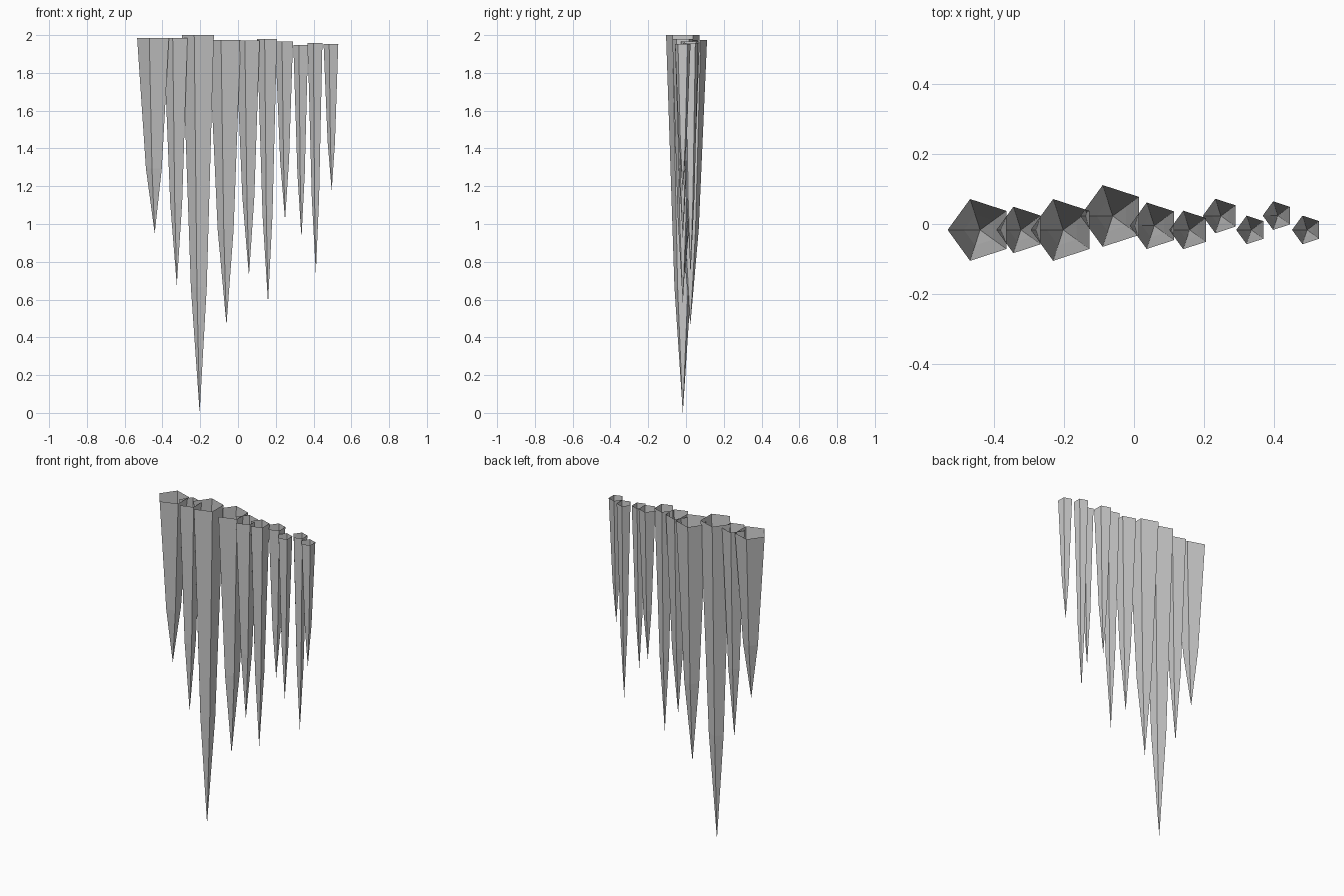
import bpy
import bmesh
from math import cos, sin, pi

if "Cube" in bpy.data.objects:
    bpy.data.objects.remove(bpy.data.objects["Cube"])

# Single pale ice grey
ice = bpy.data.materials.new("ice_grey")
ice.use_nodes = True
colour = (0.6, 0.6, 0.6, 1)
ice.diffuse_color = colour
ice.node_tree.nodes["Principled BSDF"].inputs["Base Color"].default_value = colour

SIDES = 5


def icicle(name, x, y, radius, tip, top):
    """Open-topped five-sided spike that narrows faster below its lower ring."""
    bm = bmesh.new()

    def ring(r, z):
        angles = [pi + 2 * pi * i / SIDES for i in range(SIDES)]
        return [bm.verts.new((x + r * cos(a), y + r * sin(a), z)) for a in angles]

    upper = ring(radius, top)
    lower = ring(radius * 0.5, tip + (top - tip) / 3)
    point = bm.verts.new((x, y, tip))
    for i in range(SIDES):
        j = (i + 1) % SIDES
        bm.faces.new((lower[i], lower[j], upper[j], upper[i]))
        bm.faces.new((point, lower[j], lower[i]))
    mesh = bpy.data.meshes.new(name)
    bm.to_mesh(mesh)
    bm.free()
    mesh.materials.append(ice)
    bpy.context.collection.objects.link(bpy.data.objects.new(name, mesh))


# Row of icicles from right to left: x, y, radius, tip height, top height
row = [
    (-0.441, -0.017, 0.093, 0.95, 1.985),
    (-0.324, -0.017, 0.070, 0.675, 1.985),
    (-0.203, -0.017, 0.093, 0.0, 2.0),
    (-0.061, 0.023, 0.093, 0.465, 1.975),
    (0.058, -0.005, 0.070, 0.725, 1.972),
    (0.159, -0.017, 0.058, 0.58, 1.98),
    (0.249, 0.023, 0.052, 1.02, 1.967),
    (0.336, -0.017, 0.043, 0.925, 1.948),
    (0.412, 0.024, 0.043, 0.735, 1.957),
    (0.496, -0.017, 0.043, 1.175, 1.953),
]
for number, values in enumerate(row, 1):
    icicle(f"icicle_{number}", *values)
